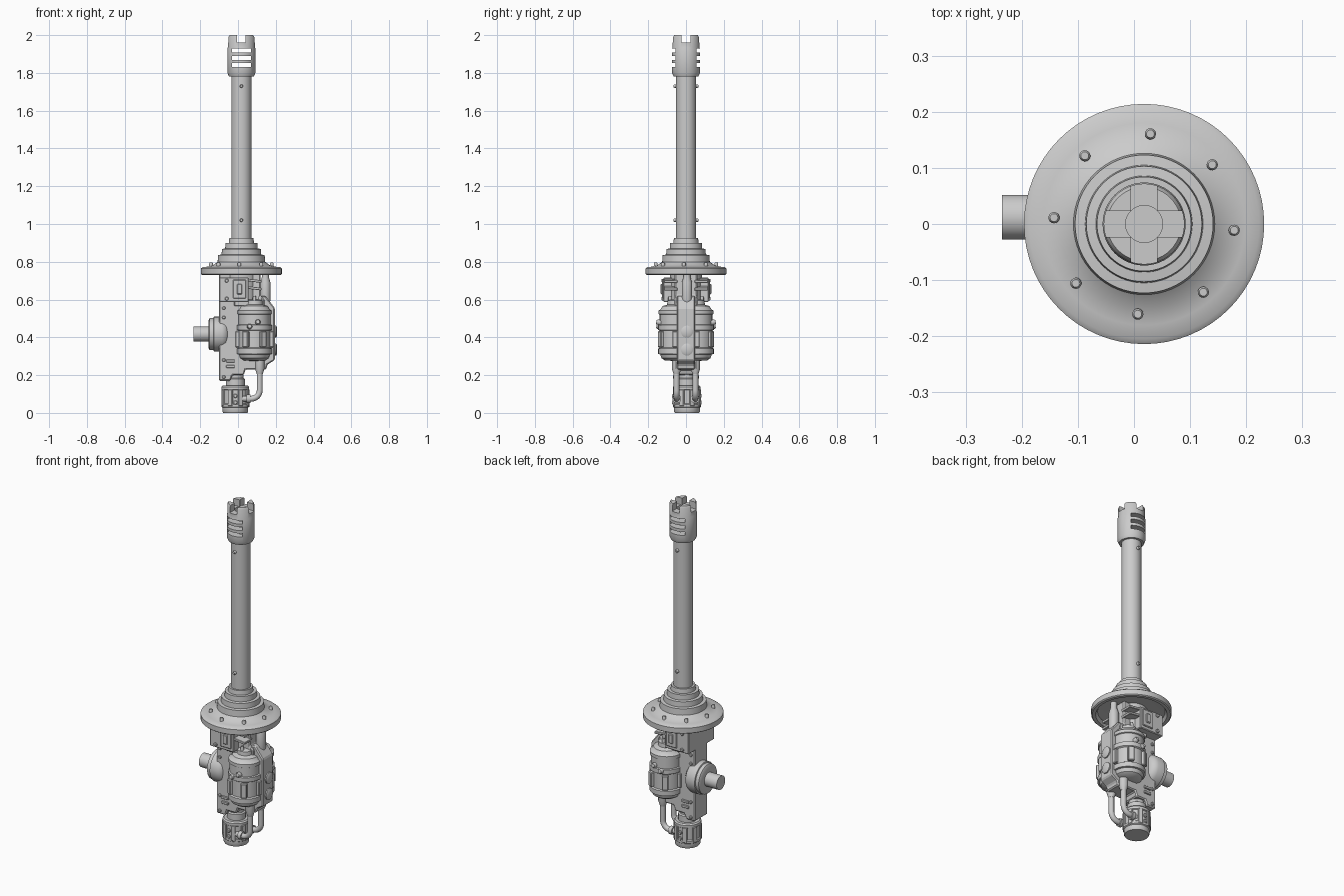
import bpy, bmesh
from math import sin, cos, pi, radians
from mathutils import Vector, Matrix

CX = 0.018   # barrel axis


def finish(bm, name, smooth=True):
    bmesh.ops.remove_doubles(bm, verts=bm.verts, dist=1e-5)
    bmesh.ops.recalc_face_normals(bm, faces=bm.faces)
    me = bpy.data.meshes.new(name)
    bm.to_mesh(me)
    bm.free()
    ob = bpy.data.objects.new(name, me)
    bpy.context.collection.objects.link(ob)
    bpy.ops.object.select_all(action='DESELECT')
    ob.select_set(True)
    bpy.context.view_layer.objects.active = ob
    if smooth:
        bpy.ops.object.shade_smooth_by_angle(angle=radians(35))
    return ob


def lathe(name, profile, loc, axis=(0, 0, 1), segs=40):
    """Revolve (radius, height) points about an axis through loc."""
    bm = bmesh.new()
    rot = Vector((0, 0, 1)).rotation_difference(Vector(axis)).to_matrix()
    rings = [[bm.verts.new(rot @ Vector((r * cos(2 * pi * i / segs), r * sin(2 * pi * i / segs), h)) + Vector(loc))
              for i in range(segs)] for r, h in profile]
    for a, b in zip(rings, rings[1:]):
        for i in range(segs):
            j = (i + 1) % segs
            bm.faces.new((a[i], a[j], b[j], b[i]))
    return finish(bm, name)


def box(name, loc, size, turn=(0, 'Z'), bevel=0.004):
    bm = bmesh.new()
    bmesh.ops.create_cube(bm, size=1, matrix=Matrix.Translation(loc) @ Matrix.Rotation(turn[0], 4, turn[1])
                          @ Matrix.Diagonal((*size, 1)))
    if bevel:
        bmesh.ops.bevel(bm, geom=bm.edges[:], offset=bevel, segments=1, affect='EDGES')
    return finish(bm, name, False)


def slab(name, outline, half, bevel=0.006):
    """Extrude an x-z outline symmetrically across y."""
    bm = bmesh.new()
    f = bm.faces.new([bm.verts.new((x, -half, z)) for x, z in outline])
    ext = bmesh.ops.extrude_face_region(bm, geom=[f])['geom']
    bmesh.ops.translate(bm, vec=(0, 2 * half, 0), verts=[v for v in ext if isinstance(v, bmesh.types.BMVert)])
    bmesh.ops.bevel(bm, geom=bm.edges[:], offset=bevel, segments=1, affect='EDGES')
    return finish(bm, name, False)


def bolt(name, loc, axis, r=0.01, h=0.015, segs=16):
    return lathe(name, [(0, -0.01), (r, -0.01), (r, h * 0.7), (r * 0.7, h), (0, h)], loc, axis, segs)


def pipe(name, pts, r):
    cu = bpy.data.curves.new(name, 'CURVE')
    cu.dimensions = '3D'
    cu.bevel_depth, cu.bevel_resolution, cu.use_fill_caps = r, 4, True
    sp = cu.splines.new('POLY')
    sp.points.add(len(pts) - 1)
    for p, c in zip(sp.points, pts):
        p.co = (*c, 1)
    ob = bpy.data.objects.new(name, cu)
    bpy.context.collection.objects.link(ob)
    return ob


# Barrel
lathe("barrel", [(0, 0.88), (0.053, 0.88), (0.053, 1.80), (0, 1.80)], (CX, 0, 0))
for s in (-1, 1):
    for z in (1.02, 1.73):
        bolt("barrel_bolt", (CX, 0.05 * s, z), (0, s, 0), 0.009, 0.016)

# Muzzle with bore, vent slots and crown notches
muzzle = lathe("muzzle", [(0, 1.79), (0.053, 1.782), (0.066, 1.782), (0.074, 1.80), (0.074, 1.93), (0.072, 1.935),
                          (0.072, 1.99), (0.066, 2.0), (0.033, 2.0), (0.033, 1.81), (0, 1.81)], (CX, 0, 0), segs=48)
cuts = [((CX, 0, z), (0.1, 0.3, 0.021)) for z in (1.842, 1.88, 1.918)]
cuts += [((CX, 0, 1.99), (0.046, 0.3, 0.06)), ((CX, 0, 1.99), (0.3, 0.046, 0.06))]
for loc, size in cuts:
    cutter = box("cutter", loc, size, bevel=0)
    bpy.context.view_layer.objects.active = muzzle
    mod = muzzle.modifiers.new("cut", 'BOOLEAN')
    mod.object, mod.operation, mod.solver = cutter, 'DIFFERENCE', 'EXACT'
    bpy.ops.object.modifier_apply(modifier="cut")
    bpy.data.objects.remove(cutter)

# Stepped collar and round flange, hollow underneath
lathe("flange", [(0, 0.925), (0.064, 0.925), (0.067, 0.90), (0.084, 0.90), (0.086, 0.87), (0.103, 0.868),
                 (0.105, 0.838), (0.123, 0.836), (0.126, 0.80), (0.15, 0.782), (0.18, 0.774), (0.205, 0.772),
                 (0.214, 0.765), (0.214, 0.735), (0.208, 0.73), (0.19, 0.73), (0.18, 0.75), (0, 0.76)],
      (CX, 0, 0), segs=64)
for i in range(8):
    a = radians(-4 + 45 * i)
    bolt("flange_bolt", (CX + 0.161 * cos(a), 0.161 * sin(a), 0.778), (0, 0, 1), 0.01, 0.018)

# Receiver body and rear spine
slab("body", [(-0.10, 0.17), (-0.04, 0.17), (-0.03, 0.2), (0.03, 0.2), (0.04, 0.23), (0.14, 0.23), (0.14, 0.60),
              (0.12, 0.62), (0.12, 0.755), (-0.10, 0.755)], 0.06)
slab("spine", [(0.05, 0.23), (0.15, 0.23), (0.155, 0.255), (0.195, 0.28), (0.195, 0.555), (0.145, 0.62),
               (0.05, 0.62)], 0.048)
for z in (0.335, 0.43):
    bolt("spine_cap", (0.19, 0.005, z), (1, 0, 0), 0.032, 0.017, 24)
lathe("top_post", [(0, 0.56), (0.02, 0.56), (0.027, 0.6), (0.027, 0.69), (0.018, 0.72), (0.018, 0.755), (0, 0.755)],
      (0.145, 0.005, 0), segs=24)
lathe("throat", [(0, 0.60), (0.085, 0.60), (0.085, 0.76), (0, 0.76)], (CX, 0, 0))

# Left trunnion
lathe("trunnion", [(0, -0.235), (0.04, -0.235), (0.04, -0.155), (0.075, -0.155), (0.085, -0.15), (0.085, -0.13),
                   (0.092, -0.128), (0.092, -0.085), (0.085, -0.065), (0.065, -0.05), (0, -0.045)],
      (0, 0.012, 0.417), (1, 0, 0))

# Parts repeated on both flanks
TX, TY = 0.087, 0.055
for s in (-1, 1):
    y = s * TY
    # Tank with domed ends, grip pads and cap
    lathe("tank", [(0, 0.275), (0.055, 0.277), (0.075, 0.29), (0.082, 0.31), (0.092, 0.312), (0.092, 0.34),
                   (0.084, 0.345), (0.084, 0.435), (0.092, 0.44), (0.092, 0.465), (0.084, 0.468), (0.084, 0.52),
                   (0.09, 0.523), (0.09, 0.542), (0.08, 0.548), (0.07, 0.565), (0.045, 0.573), (0.043, 0.595),
                   (0.025, 0.60), (0, 0.60)], (TX, y, 0))
    for i in range(6):
        a = radians(60 * i)
        box("tank_pad", (TX + 0.09 * cos(a), y + 0.09 * sin(a), 0.39), (0.022, 0.034, 0.085), (a, 'Z'))
    for dx in (-0.03, 0.0, 0.03):
        bolt("tank_cap_stud", (TX + dx, y + s * (0.03 - abs(dx)), 0.59), (0, 0, 1), 0.009, 0.03)
    for dx, z in ((-0.025, 0.455), (0.018, 0.478)):
        bolt("tank_valve", (TX + dx, y + s * 0.08, z), (dx, s, 0.2), 0.014, 0.022)
    # Feed pipe from tank to base
    px, r = 0.115, 0.045
    lathe("pipe_socket", [(0, 0.2), (0.016, 0.205), (0.025, 0.235), (0.025, 0.29), (0, 0.29)], (px, s * 0.05, 0), segs=24)
    bend = [(px - r + r * cos(t), s * 0.05, 0.12 - r * sin(t)) for t in [pi / 16 * k for k in range(9)]]
    pipe("feed_pipe", [(px, s * 0.05, 0.25)] + bend + [(0.0, s * 0.045, 0.075)], 0.0155)
    lathe("pipe_collar", [(0, 0.045), (0.023, 0.045), (0.023, 0.066), (0, 0.066)], (0, s * 0.049, 0.075), (1, 0, 0), 20)
    # Upper side block with framed plate
    box("side_block", (-0.022, s * 0.085, 0.652), (0.156, 0.07, 0.13))
    box("block_plate", (0.008, s * 0.12, 0.655), (0.07, 0.014, 0.1))
    box("block_window", (0.008, s * 0.127, 0.655), (0.028, 0.014, 0.055))
    for z in (0.605, 0.70):
        bolt("block_bolt", (-0.06, s * 0.118, z), (0, s, 0), 0.01, 0.012)
    for z in (0.66, 0.70):
        box("block_rail", (0.085, s * 0.08, z), (0.08, 0.07, 0.014), (0.12, 'Y'), 0.002)
    box("block_foot", (0.03, s * 0.065, 0.58), (0.1, 0.04, 0.03))
    # Body rivets and vents
    for z in (0.19, 0.28, 0.505, 0.555):
        bolt("body_rivet", (-0.075, s * 0.058, z), (0, s, 0), 0.009, 0.011)
    for z in (0.245, 0.275):
        box("body_vent", (-0.04, s * 0.061, z), (0.045, 0.014, 0.015), bevel=0.002)

# Base canister
BX = -0.014
lathe("base_neck", [(0, 0.12), (0.05, 0.12), (0.05, 0.18), (0.042, 0.185), (0.042, 0.225), (0, 0.225)], (BX, 0.005, 0))
lathe("base", [(0, 0), (0.064, 0), (0.068, 0.006), (0.068, 0.028), (0.074, 0.032), (0.074, 0.045), (0.068, 0.05),
               (0.068, 0.12), (0.073, 0.123), (0.073, 0.138), (0.066, 0.145), (0, 0.145)], (BX, 0.005, 0))
for i in range(8):
    a = radians(22.5 + 45 * i)
    box("base_rib", (BX + 0.067 * cos(a), 0.005 + 0.067 * sin(a), 0.08), (0.018, 0.026, 0.09), (a, 'Z'), 0.003)
for s in (-1, 1):
    for z in (0.055, 0.09):
        bolt("base_stud", (BX, 0.005 + s * 0.066, z), (0, s, 0), 0.011, 0.012)
